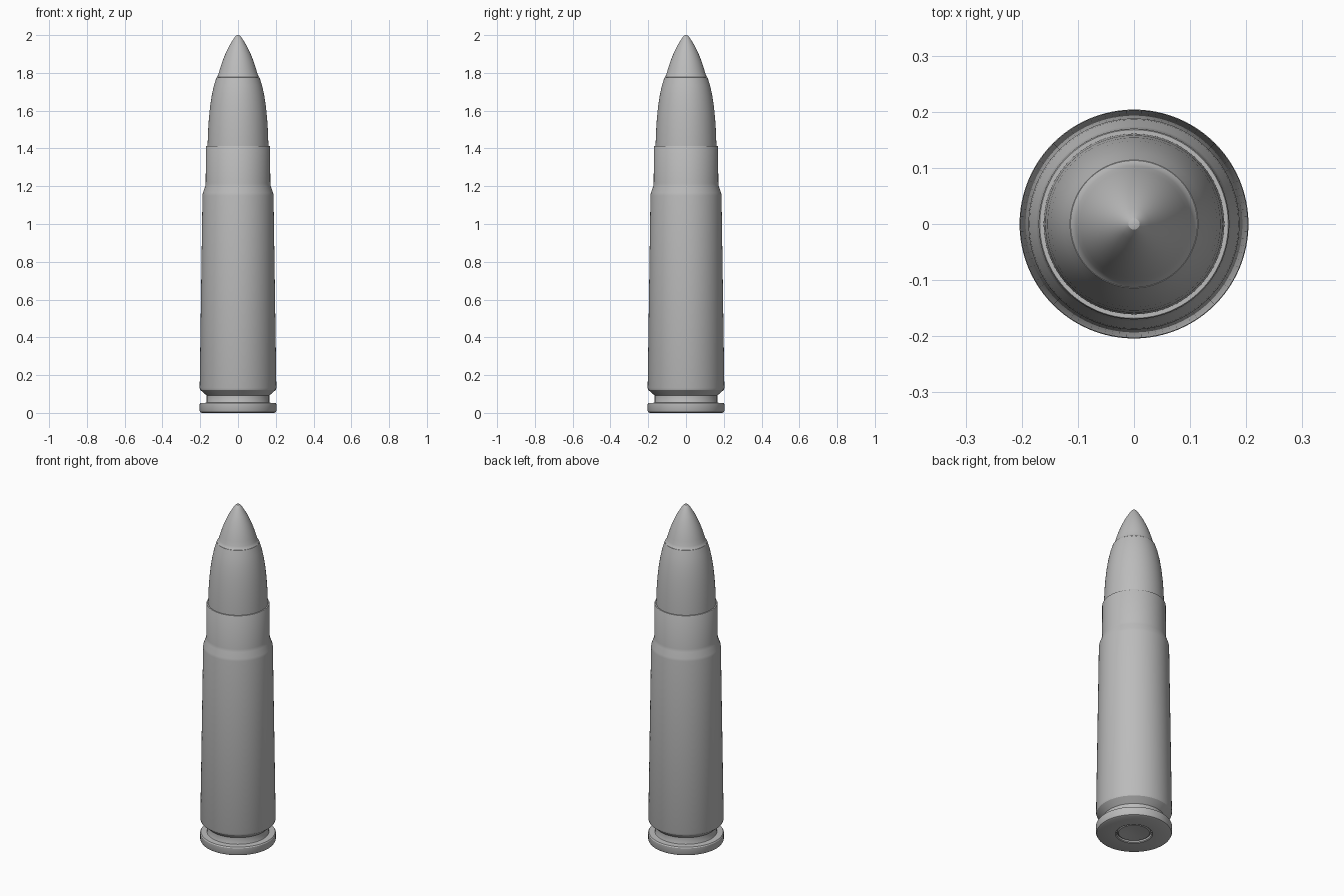
import bpy, math

cube = bpy.data.objects.get("Cube")
if cube:
    bpy.data.objects.remove(cube)

SEGMENTS = 96

metal = bpy.data.materials.new("grey_metal")
metal.use_nodes = True
grey = (0.5, 0.5, 0.5, 1)
metal.diffuse_color = grey
metal.node_tree.nodes["Principled BSDF"].inputs["Base Color"].default_value = grey


def lathe(name, profile):
    """Spin (radius, height) points, listed bottom to top on the outside."""
    verts, rings, faces = [], [], []
    for r, z in profile:
        start = len(verts)
        count = SEGMENTS if r > 0 else 1
        for i in range(count):
            a = math.tau * i / SEGMENTS
            verts.append((r * math.cos(a), r * math.sin(a), z))
        rings.append([start + i % count for i in range(SEGMENTS)])
    for low, high in zip(rings, rings[1:]):
        for i in range(SEGMENTS):
            j = (i + 1) % SEGMENTS
            corners = [low[i], low[j], high[j], high[i]]
            faces.append(list(dict.fromkeys(corners)))
    mesh = bpy.data.meshes.new(name)
    mesh.from_pydata(verts, [], faces)
    mesh.materials.append(metal)
    obj = bpy.data.objects.new(name, mesh)
    bpy.context.collection.objects.link(obj)
    bpy.ops.object.select_all(action="DESELECT")
    obj.select_set(True)
    bpy.context.view_layer.objects.active = obj
    bpy.ops.object.shade_smooth_by_angle(angle=math.radians(30))
    return obj


# Case: recessed head, rim, extractor groove, tapered body, shoulder, neck, mouth
lathe("case", [
    (0.095, 0.025), (0.095, 0.004), (0.100, 0), (0.192, 0), (0.200, 0.004),
    (0.204, 0.012), (0.204, 0.046), (0.200, 0.052), (0.168, 0.054),
    (0.166, 0.058), (0.166, 0.092), (0.200, 0.122), (0.203, 0.132),
    (0.188, 1.15), (0.186, 1.165), (0.174, 1.198), (0.171, 1.215),
    (0.170, 1.408), (0.168, 1.412), (0.160, 1.412), (0.160, 1.36),
])

# Primer: domed cup seated in the head
lathe("primer", [
    (0, 0.014), (0.035, 0.012), (0.065, 0.008), (0.083, 0.006),
    (0.090, 0.010), (0.093, 0.025),
])

# Bullet jacket: curved ogive
lathe("bullet_jacket", [
    (0.161, 1.36), (0.161, 1.42), (0.158, 1.50), (0.154, 1.56),
    (0.148, 1.62), (0.139, 1.68), (0.127, 1.735), (0.114, 1.776),
    (0.104, 1.778),
])

# Bullet tip: flared foot running up to a rounded point
lathe("bullet_tip", [
    (0.113, 1.777), (0.108, 1.783), (0.103, 1.795), (0.096, 1.82),
    (0.083, 1.86), (0.067, 1.90), (0.048, 1.94), (0.027, 1.975),
    (0.018, 1.988), (0.010, 1.997), (0, 2.0),
])
